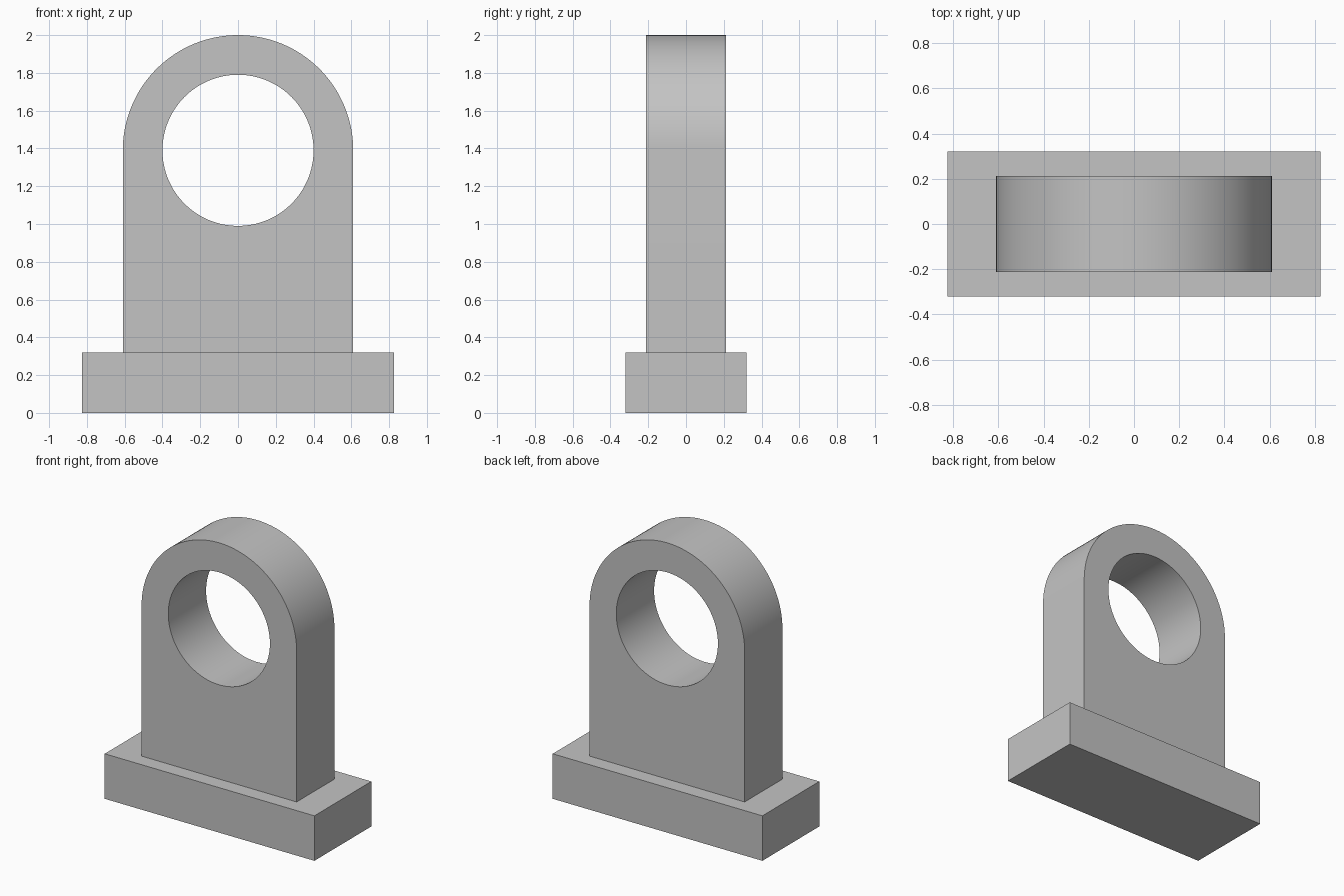
import bpy
import bmesh
from math import pi, sin, cos, radians

default_cube = bpy.data.objects.get("Cube")
if default_cube:
    bpy.data.objects.remove(default_cube, do_unlink=True)

BASE_SIZE = (1.65, 0.64, 0.32)
UPRIGHT_RADIUS = 0.61
UPRIGHT_DEPTH = 0.425
HOLE_RADIUS = 0.40
HOLE_HEIGHT = 1.39
SEGMENTS = 64

grey = bpy.data.materials.new("plain grey")
grey.use_nodes = True
colour = (0.55, 0.55, 0.55, 1)
grey.diffuse_color = colour
grey.node_tree.nodes["Principled BSDF"].inputs["Base Color"].default_value = colour


def make_object(name, bm):
    bmesh.ops.recalc_face_normals(bm, faces=bm.faces)
    mesh = bpy.data.meshes.new(name)
    bm.to_mesh(mesh)
    bm.free()
    mesh.materials.append(grey)
    obj = bpy.data.objects.new(name, mesh)
    bpy.context.collection.objects.link(obj)
    return obj


def arc(radius, start, end, count):
    """Points of an arc around the hole centre, as x and z."""
    angles = [start + (end - start) * i / count for i in range(count + 1)]
    return [(radius * cos(a), HOLE_HEIGHT + radius * sin(a)) for a in angles]


# Base plate
bm = bmesh.new()
bmesh.ops.create_cube(bm, size=1)
bmesh.ops.scale(bm, vec=BASE_SIZE, verts=bm.verts)
bmesh.ops.translate(bm, vec=(0, 0, BASE_SIZE[2] / 2), verts=bm.verts)
make_object("base_plate", bm)

# Upright with round top and bore: half a profile, extruded and mirrored
profile = [(0, BASE_SIZE[2]), (UPRIGHT_RADIUS, BASE_SIZE[2])]
profile += arc(UPRIGHT_RADIUS, 0, pi / 2, SEGMENTS // 2)
profile += arc(HOLE_RADIUS, pi / 2, -pi / 2, SEGMENTS)

bm = bmesh.new()
face = bm.faces.new([bm.verts.new((x, -UPRIGHT_DEPTH / 2, z)) for x, z in profile])
result = bmesh.ops.extrude_face_region(bm, geom=[face], use_keep_orig=True)
moved = [g for g in result["geom"] if isinstance(g, bmesh.types.BMVert)]
bmesh.ops.translate(bm, vec=(0, UPRIGHT_DEPTH, 0), verts=moved)
bmesh.ops.recalc_face_normals(bm, faces=bm.faces)
# Leave the mirror plane open so both halves join
inner = [f for f in bm.faces if all(abs(v.co.x) < 0.0001 for v in f.verts)]
bmesh.ops.delete(bm, geom=inner, context="FACES")

upright = make_object("upright_with_bore", bm)
bpy.ops.object.select_all(action="DESELECT")
upright.select_set(True)
bpy.context.view_layer.objects.active = upright
bpy.ops.object.shade_smooth_by_angle(angle=radians(30))
mirror = upright.modifiers.new("Mirror", "MIRROR")
mirror.use_clip = True
